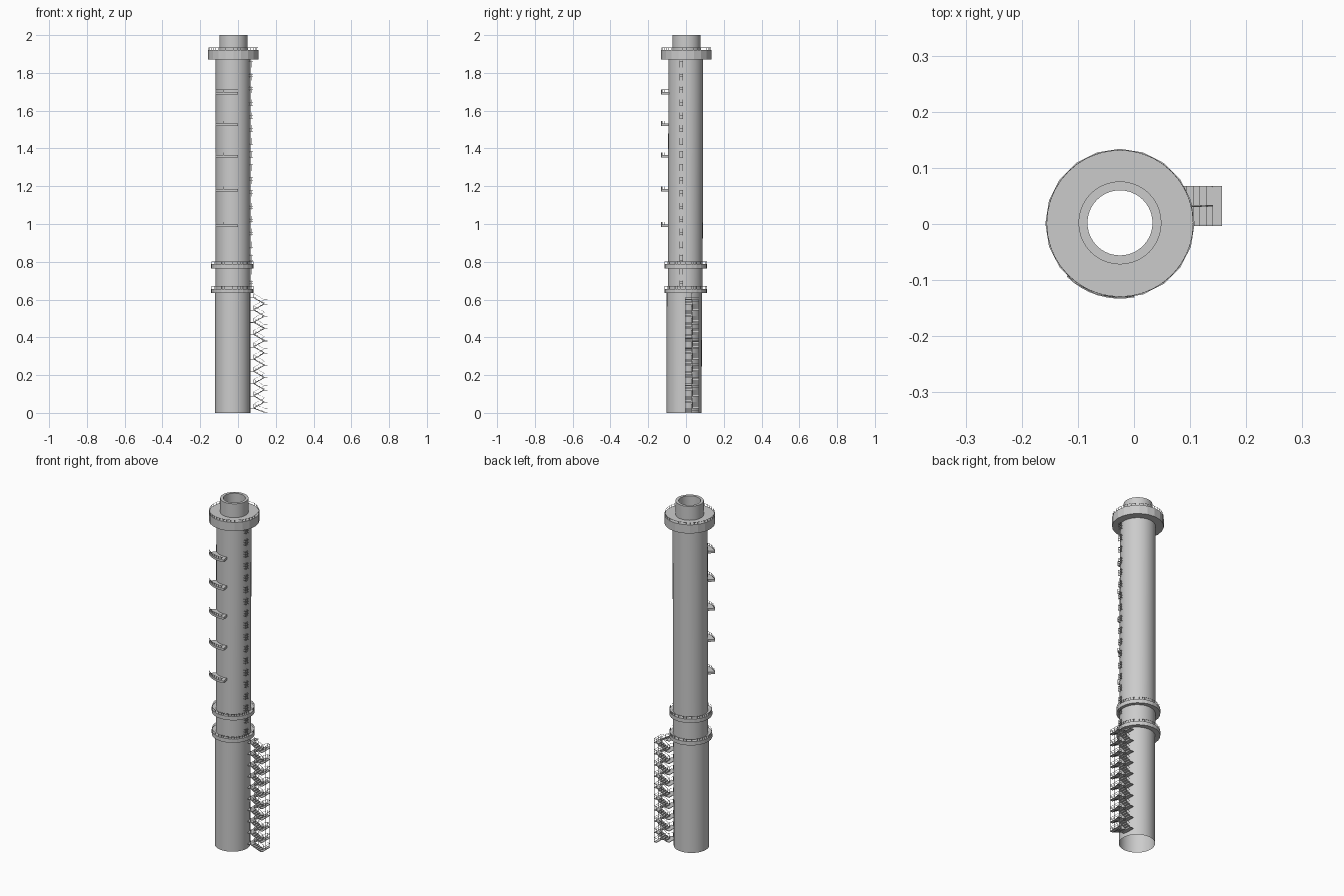
import bpy, bmesh
from math import sin, cos, pi, radians
from mathutils import Vector

if "Cube" in bpy.data.objects:
    bpy.data.objects.remove(bpy.data.objects["Cube"])

CX, CY = -0.025, 0.001


def finish(bm, name, smooth=False):
    bmesh.ops.recalc_face_normals(bm, faces=bm.faces)
    me = bpy.data.meshes.new(name)
    bm.to_mesh(me)
    bm.free()
    ob = bpy.data.objects.new(name, me)
    bpy.context.collection.objects.link(ob)
    if smooth:
        bpy.ops.object.select_all(action='DESELECT')
        ob.select_set(True)
        bpy.context.view_layer.objects.active = ob
        bpy.ops.object.shade_smooth_by_angle(angle=radians(35))
    return ob


def lathe(name, profile, n, smooth=False, closed=False):
    # profile entries: radius, z, centre x, centre y
    bm = bmesh.new()
    rings = [[bm.verts.new((cx + r * cos(2 * pi * i / n), cy + r * sin(2 * pi * i / n), z))
              for i in range(n)] for r, z, cx, cy in profile]
    if closed:
        rings.append(rings[0])
    for a, b in zip(rings, rings[1:]):
        for i in range(n):
            j = (i + 1) % n
            bm.faces.new((a[i], a[j], b[j], b[i]))
    return finish(bm, name, smooth)


def bar(bm, p, q, w=0.002, h=0.002, side=None):
    # box beam from p to q, width w sideways, height h
    p, q = Vector(p), Vector(q)
    d = (q - p).normalized()
    s = Vector(side) if side else d.cross(Vector((0, 0, 1)) if abs(d.z) < 0.9 else Vector((0, 1, 0))).normalized()
    u = s.cross(d).normalized()
    ends = [[bm.verts.new(e + s * a * w / 2 + u * b * h / 2)
             for a, b in ((-1, -1), (1, -1), (1, 1), (-1, 1))] for e in (p, q)]
    a, b = ends
    bm.faces.new(a[::-1])
    bm.faces.new(b)
    for i in range(4):
        j = (i + 1) % 4
        bm.faces.new((a[i], a[j], b[j], b[i]))


def box(bm, x0, x1, y0, y1, z0, z1):
    ym = (y0 + y1) / 2
    zm = (z0 + z1) / 2
    bar(bm, (x0, ym, zm), (x1, ym, zm), y1 - y0, z1 - z0, (0, 1, 0))


def railing(name, cx, cy, r, z, h, a0, a1, n):
    # posts and a thin hand rail along an arc
    bm = bmesh.new()
    pts = [Vector((cx + r * cos(a0 + (a1 - a0) * i / n), cy + r * sin(a0 + (a1 - a0) * i / n), z))
           for i in range(n + 1)]
    up = Vector((0, 0, h))
    for p, q in zip(pts, pts[1:]):
        bar(bm, p, p + up, 0.0015, 0.0015)
        bar(bm, p + up, q + up, 0.001, 0.001)
    bar(bm, pts[-1], pts[-1] + up, 0.0015, 0.0015)
    return finish(bm, name)


# slightly leaning open shaft, in two sections
lathe("lower_shaft", [(0.093, 0, -0.028, -0.010), (0.093, 0.645, -0.028, -0.009)], 40, True)
lathe("upper_shaft", [(0.092, 0.645, -0.026, -0.004), (0.092, 1.88, -0.026, -0.001)], 40, True)

# flue pipe at the mouth
lathe("flue", [(0.074, 1.87, CX, CY + .001), (0.074, 2, CX, CY + .001),
               (0.058, 2, CX, CY + .001), (0.058, 1.87, CX, CY + .001)], 40, True, True)

# ring platforms with railings
for name, r_in, r, z0, z1, cx, cy, n in (
        ("top_platform", 0.07, 0.133, 1.87, 1.92, CX, CY, 20),
        ("middle_platform", 0.085, 0.113, 0.765, 0.787, -0.03, -0.001, 24),
        ("lower_platform", 0.085, 0.113, 0.635, 0.657, -0.03, -0.001, 24)):
    lathe(name, [(r_in, z0, cx, cy), (r, z0, cx, cy), (r, z1, cx, cy), (r_in, z1, cx, cy)], n, False, True)
    railing(name + "_railing", cx, cy, (r - 0.001) * cos(pi / n), z1, 0.013, 0, 2 * pi, n * 2)

# curved front balconies
A0, A1, N = radians(225), radians(281), 8
for k, z in enumerate((0.985, 1.173, 1.353, 1.52, 1.685)):
    bm = bmesh.new()
    secs = []
    for i in range(N + 1):
        a = A0 + (A1 - A0) * i / N
        secs.append([bm.verts.new((CX + r * cos(a), CY + r * sin(a), zz))
                     for r, zz in ((0.088, z), (0.134, z), (0.134, z + 0.013), (0.088, z + 0.013))])
    for a, b in zip(secs, secs[1:]):
        for i in range(4):
            j = (i + 1) % 4
            bm.faces.new((a[i], a[j], b[j], b[i]))
    bm.faces.new(secs[0])
    bm.faces.new(secs[-1])
    finish(bm, f"balcony_{k + 1}")
    railing(f"balcony_railing_{k + 1}", CX, CY, 0.132, z + 0.013, 0.013, A0, A1, N)

# ladder sections up the right side
bm = bmesh.new()
z = 0.665
while z < 1.84:
    for y in (-0.034, -0.017):
        bar(bm, (0.072, y, z), (0.072, y, z + 0.036), 0.002, 0.002)
    for i in range(3):
        zz = z + 0.004 + i * 0.014
        bar(bm, (0.072, -0.034, zz), (0.072, -0.017, zz), 0.0015, 0.0015)
        for y in (-0.034, -0.017):
            bar(bm, (0.058, y, zz), (0.079, y, zz), 0.0015, 0.0015)
    z += 0.0685
finish(bm, "ladder")

# zigzag staircase: front flights rise inward, rear flights rise outward
X0, X1, Y0, YM, Y1 = 0.083, 0.140, -0.004, 0.032, 0.068
RH = 0.022


def flight(bm, rails, xa, za, xb, zb, y0, y1):
    steps = 5
    dx, dz = (xb - xa) / steps, (zb - za) / steps
    for i in range(steps):
        x, zt = xa + dx * i, za + dz * (i + 1)
        box(bm, min(x, x + dx), max(x, x + dx), y0, y1, zt - 0.0015, zt)
        box(bm, x - 0.0005, x + 0.0005, y0, y1, zt - dz, zt)
    for y in (y0 + 0.001, y1 - 0.001):
        bar(bm, (xa, y, za), (xb, y, zb), 0.0015, 0.004)
        bar(rails, (xa, y, za + RH), (xb, y, zb + RH), 0.0012, 0.0012)
        for t in (0, 0.5, 1):
            x, zt = xa + (xb - xa) * t, za + (zb - za) * t
            bar(rails, (x, y, zt), (x, y, zt + RH), 0.0012, 0.0012)


bm, rails = bmesh.new(), bmesh.new()
for k in range(10):
    zi = 0.61 - 0.065 * k
    zo = max(zi - 0.033, 0.003)
    flight(bm, rails, X1, zo, X0, zi, Y0, YM)
    box(bm, 0.060, X0, Y0, Y1, zi - 0.003, zi)
    box(bm, X1, 0.157, Y0, Y1, zo - 0.003, zo)
    for f in (1, 0.5):
        bar(rails, (0.1563, Y0, zo + RH * f), (0.1563, Y1, zo + RH * f), 0.0012, 0.0012)
    for y in (Y0 + 0.0007, Y1 - 0.0007):
        bar(rails, (X1, y, zo + RH), (0.157, y, zo + RH), 0.0012, 0.0012)
    if k:
        flight(bm, rails, X0, zi, X1, zi + 0.032, YM, Y1)
for y in (Y0 + 0.0007, YM, Y1 - 0.0007):
    bar(rails, (0.1563, y, 0), (0.1563, y, 0.6), 0.0014, 0.0014)
finish(bm, "staircase")
finish(rails, "staircase_railing")
